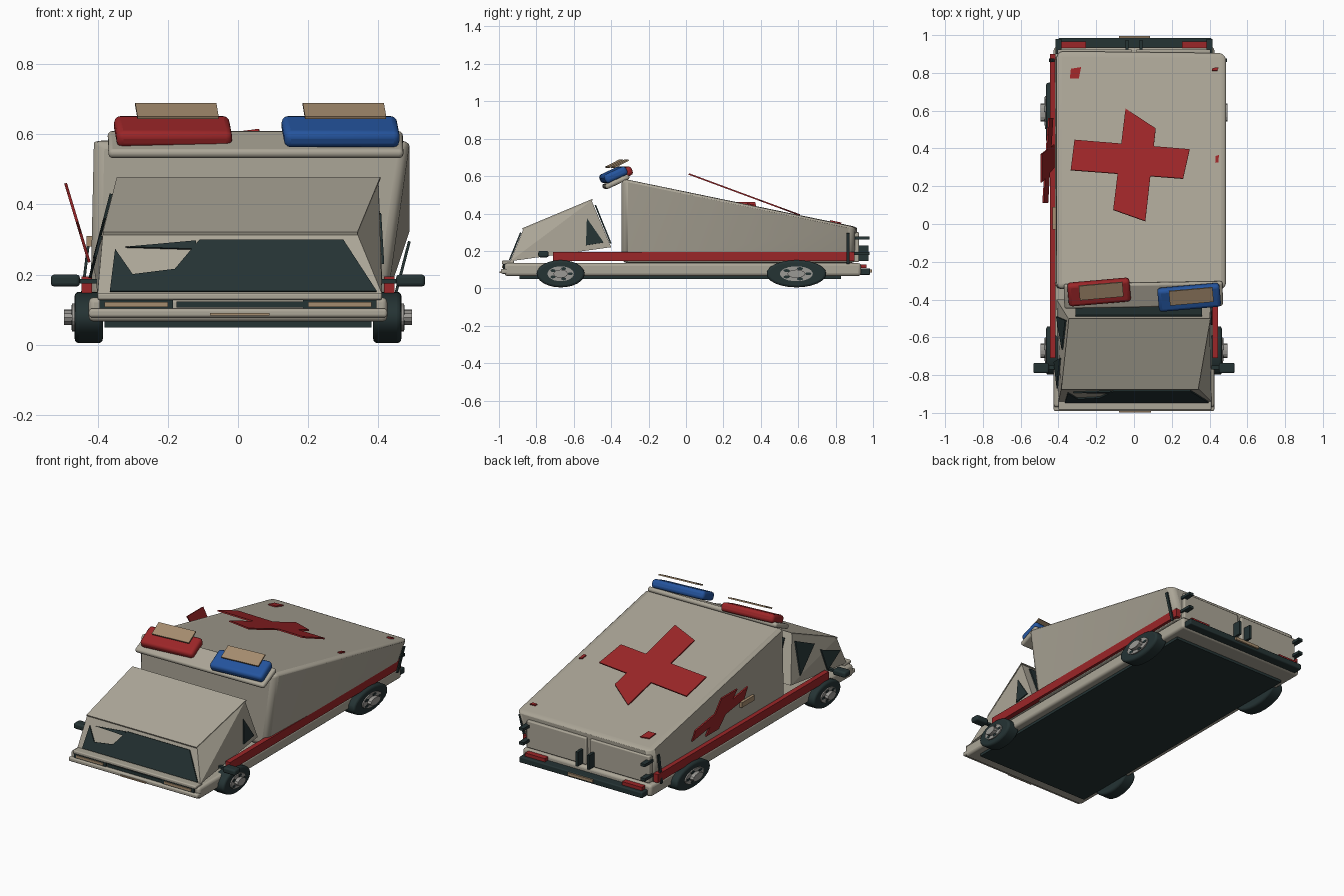
import bpy, bmesh, math
from mathutils import Vector

if "Cube" in bpy.data.objects:
    bpy.data.objects.remove(bpy.data.objects["Cube"], do_unlink=True)


def material(name, rgb):
    m = bpy.data.materials.new(name)
    m.use_nodes = True
    m.diffuse_color = (*rgb, 1)
    m.node_tree.nodes["Principled BSDF"].inputs["Base Color"].default_value = (*rgb, 1)
    return m


BODY = material("warm_white", (.41, .38, .31))
RED = material("red", (.33, .019, .021))
BLUE = material("blue", (.018, .089, .34))
DARK = material("dark_glass_and_rubber", (.018, .033, .034))
TAN = material("tan_lamp", (.376, .262, .156))
GREY = material("hub_grey", (.33, .32, .30))


def finish(name, bm, mat, bevel=0):
    bmesh.ops.recalc_face_normals(bm, faces=bm.faces)
    me = bpy.data.meshes.new(name)
    bm.to_mesh(me)
    bm.free()
    me.materials.append(mat)
    ob = bpy.data.objects.new(name, me)
    bpy.context.collection.objects.link(ob)
    if bevel:
        mod = ob.modifiers.new("rounded_edges", 'BEVEL')
        mod.width, mod.segments = bevel, 3
        bpy.ops.object.select_all(action='DESELECT')
        ob.select_set(True)
        bpy.context.view_layer.objects.active = ob
        bpy.ops.object.shade_smooth_by_angle(angle=math.radians(35))
    return ob


def box(name, centre, size, mat, bevel=0, rot=(0, 0, 0)):
    bm = bmesh.new()
    bmesh.ops.create_cube(bm, size=1)
    bmesh.ops.scale(bm, vec=size, verts=bm.verts)
    ob = finish(name, bm, mat, bevel)
    ob.location = centre
    ob.rotation_euler = [math.radians(a) for a in rot]
    return ob


def span(name, x, y, z, mat, bevel=0):
    """Box given by its limits on each axis."""
    pairs = (x, y, z)
    return box(name, [(a + b) / 2 for a, b in pairs], [b - a for a, b in pairs], mat, bevel)


def hull(name, points, mat, bevel=0):
    bm = bmesh.new()
    bmesh.ops.convex_hull(bm, input=[bm.verts.new(p) for p in points])
    bmesh.ops.dissolve_limit(bm, angle_limit=.03, verts=bm.verts, edges=bm.edges)
    return finish(name, bm, mat, bevel)


def plate(name, points, mat, thick=.008):
    """Flat polygon given a small thickness."""
    bm = bmesh.new()
    face = bm.faces.new([bm.verts.new(p) for p in points])
    bm.normal_update()
    n = face.normal.copy()
    bmesh.ops.translate(bm, vec=-n * thick / 2, verts=bm.verts)
    new = bmesh.ops.extrude_face_region(bm, geom=[face], use_keep_orig=True)["geom"]
    bmesh.ops.translate(bm, vec=n * thick, verts=[v for v in new if isinstance(v, bmesh.types.BMVert)])
    return finish(name, bm, mat)


def disc(name, centre, ry, rz, width, mat, bevel=0, sides=24):
    bm = bmesh.new()
    bmesh.ops.create_cone(bm, cap_ends=True, segments=sides, radius1=1, radius2=1, depth=1)
    for v in bm.verts:
        v.co = Vector((v.co.z * width, v.co.x * ry, v.co.y * rz))
    ob = finish(name, bm, mat, bevel)
    ob.location = centre
    return ob


# Chassis and floor
span("chassis", (-.425, .425), (-.97, .935), (.066, .135), BODY, .015)
span("underside", (-.38, .38), (-.89, .83), (.05, .07), DARK)

# Sloping rear compartment
hull("rear_compartment",
     [(-.42, -.345, .135), (.425, -.345, .135), (-.42, .9, .135), (.425, .9, .135),
      (-.41, -.345, .588), (.49, -.345, .588), (-.41, .915, .328), (.49, .905, .328)], BODY, .03)


def roof_z(y):
    return .588 - .206 * (y + .345)


# Wedge-shaped cab
hull("cab",
     [(-.4, -.94, .145), (.41, -.94, .145), (-.41, -.4, .22), (.41, -.4, .22),
      (-.385, -.87, .315), (.34, -.87, .315), (-.345, -.505, .47), (.40, -.505, .47)], BODY)
plate("cab_roof_panel", [(-.385, -.875, .317), (.34, -.875, .317), (.405, -.5, .474),
                         (-.345, -.5, .474)], BODY)


# Cab glass
def front(x, z):
    return (x, -.946 + .41 * (z - .145), z)


plate("windshield", [front(x, z) for x, z in
      [(-.11, .298), (.30, .298), (.395, .152), (-.365, .152), (-.35, .272),
       (-.30, .20), (-.18, .215)]], DARK)
plate("windshield_top_strip", [front(x, z) for x, z in
      [(-.32, .278), (-.12, .296), (-.12, .272)]], DARK)
plate("right_door_window", [(-.416 + .26 * (z - .22), y, z) for y, z in
      [(-.49, .245), (-.51, .43), (-.665, .36)]], DARK)
plate("right_quarter_window", [(-.414 + .26 * (z - .22), y, z) for y, z in
      [(-.71, .31), (-.87, .25), (-.73, .19)]], DARK)
plate("left_door_window", [(.413 - .06 * (z - .22), y, z) for y, z in
      [(-.53, .375), (-.44, .245), (-.535, .23)]], DARK)
plate("cab_rear_window", [(-.31, -.485, .445), (.36, -.485, .445), (.36, -.402, .24),
                          (-.31, -.402, .24)], DARK)

# Nose: ledge, lower bumper, grille, lamps and number plate
span("nose_ledge", (-.40, .41), (-.985, -.92), (.128, .148), BODY, .006)
span("front_bumper", (-.425, .425), (-.99, -.94), (.078, .103), BODY, .008)
span("grille", (-.175, .185), (-.979, -.96), (.106, .124), DARK)
span("front_plate", (-.08, .09), (-.997, -.988), (.083, .09), TAN)
for side, x in (("right", -.29), ("left", .29)):
    span(side + "_headlight_frame", (x - .105, x + .105), (-.979, -.96), (.103, .127), DARK)
    span(side + "_headlight", (x - .09, x + .09), (-.984, -.97), (.108, .122), TAN)

# Parts found on both sides
for side, s in (("right", -1), ("left", 1)):
    def both(a, b):
        return tuple(sorted((s * a, s * b)))
    span(side + "_stripe", both(.415, .445), (-.71, .90), (.145, .195), RED)
    span(side + "_mirror", both(.45, .533), (-.79, -.735), (.166, .20), DARK, .01)
    span(side + "_mirror_arm", both(.39, .46), (-.77, -.75), (.175, .188), DARK)
    top = .488 if s > 0 else -.425
    plate(side + "_corner_trim", [(s * .445, .857, .13), (s * .445, .875, .13),
                                  (top, .875, .295), (top, .857, .295)], DARK)
    # Tail lamps and door hinges
    span(side + "_tail_lamp", both(.255, .385), (.93, .965), (.108, .128), RED)
    for z in (.185, .27):
        span(side + "_door_hinge", both(.385, .415), (.90, .98), (z - .008, z + .008), DARK)
    # Rear doors and their handles
    span(side + "_rear_door", both(.012, .405), (.89, .925), (.14, .30), BODY, .006)
    span(side + "_door_handle", both(.03, .045), (.92, .975), (.145, .23), DARK)
    # Wheels, flattened like the originals of a squashed car
    for end, y, ry in (("front", -.67, .128), ("rear", .59, .16)):
        name = f"{side}_{end}_"
        disc(name + "tyre", (s * .425, y, .078), ry, .073, .08, DARK, .012)
        disc(name + "rim", (s * .462, y, .078), ry * .55, .04, .02, GREY)
        disc(name + "hub", (s * .475, y, .078), ry * .3, .022, .04, GREY, sides=12)
        for k in range(5):
            a = math.tau * k / 5
            disc(name + "rim_hole", (s * .470, y + ry * .4 * math.cos(a), .078 + .029 * math.sin(a)),
                 ry * .11, .008, .008, DARK, sides=8)

# Rear bumper and number plate
span("rear_bumper", (-.40, .41), (.92, .985), (.072, .107), DARK, .006)
span("rear_plate", (-.08, .085), (.98, .995), (.085, .102), TAN)

# Light bar with tilted beacons
box("light_bar_base", (.05, -.375, .57), (.84, .14, .028), BODY, .012, (25, 0, 1))
for name, x, y, mat in (("red", -.185, -.36, RED), ("blue", .292, -.388, BLUE)):
    box(name + "_beacon", (x, y, .607), (.33, .13, .05), mat, .018, (25, 0, 5))
    box(name + "_beacon_cap", (x + .011, y + .005, .666), (.232, .085, .008), TAN, 0, (27, 0, 5))


# Roof cross, lifted at the front
def cross_point(x, y):
    return (x, y, .617 - .37 * y)


for name, outline in (
        ("roof_cross_long", [(-.045, .61), (.115, .505), (.06, .015), (-.11, .075)]),
        ("roof_cross_wide", [(-.315, .445), (.295, .395), (.26, .24), (-.335, .285)])):
    plate(name, [cross_point(x, y) for x, y in outline], RED)

# Small red marks on the roof and left wall
for x, y, w, d in ((-.31, .80, .03, .03), (.43, .82, .018, .008), (.44, .345, .01, .02)):
    plate("roof_mark", [(x + w * a, y + d * b, roof_z(y + d * b) + .002)
                        for a, b in ((-1, -1), (.6, -1), (1, 1), (-.8, .7))], RED)
plate("left_wall_mark", [(.433 + .14 * (z - .135), y, z) for y, z in
      [(.56, .295), (.595, .29), (.59, .24), (.575, .24), (.575, .275)]], RED)


# Leaning cross and marker lamp on the right wall
def wall_point(y, z):
    return (-.425 - .3 * (z - .24), y, z)


for name, outline in (
        ("side_cross_upright", [(.42, .235), (.30, .235), (.22, .46), (.37, .46)]),
        ("side_cross_bar", [(.56, .26), (.56, .33), (.11, .43), (.11, .35)])):
    plate(name, [wall_point(y, z) for y, z in outline], RED)
span("side_marker_lamp", (-.432, -.405), (-.03, .09), (.28, .31), TAN)
